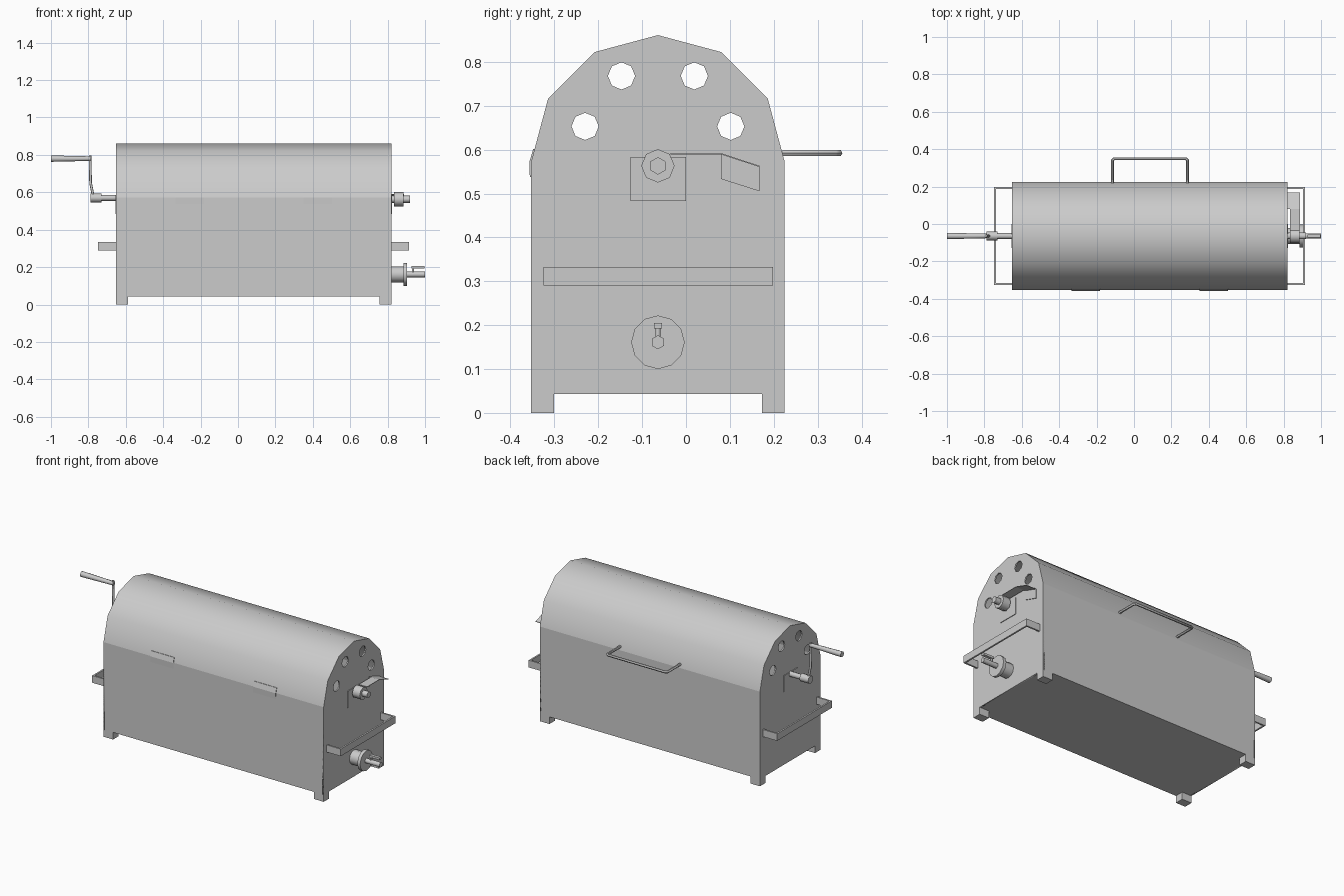
import bpy, bmesh
from math import sin, cos, pi, radians
from mathutils import Vector

cube = bpy.data.objects.get("Cube")
if cube:
    bpy.data.objects.remove(cube)

steel = bpy.data.materials.new("grey_steel")
steel.use_nodes = True
GREY = (0.6, 0.6, 0.6, 1)
steel.diffuse_color = GREY
steel.node_tree.nodes["Principled BSDF"].inputs["Base Color"].default_value = GREY

X0, X1 = -0.652, 0.82          # ends of the drum
MID, R = -0.064, 0.289         # centre line and half depth
BASE, SEAM, T = 0.043, 0.572, 0.008


def add(name, data):
    obj = bpy.data.objects.new(name, data)
    bpy.context.collection.objects.link(obj)
    data.materials.append(steel)
    return obj


def activate(obj):
    bpy.ops.object.select_all(action='DESELECT')
    obj.select_set(True)
    bpy.context.view_layer.objects.active = obj


def from_bmesh(name, bm, smooth=0):
    bmesh.ops.recalc_face_normals(bm, faces=bm.faces)
    mesh = bpy.data.meshes.new(name)
    bm.to_mesh(mesh)
    bm.free()
    obj = add(name, mesh)
    if smooth:
        activate(obj)
        bpy.ops.object.shade_smooth_by_angle(angle=radians(smooth))
    return obj


def prism(name, profile, xa, xb, smooth=0):
    """Side profile of (y, z) points stretched along x."""
    bm = bmesh.new()
    face = bm.faces.new([bm.verts.new((xa, y, z)) for y, z in profile])
    ext = bmesh.ops.extrude_face_region(bm, geom=[face])
    moved = [v for v in ext["geom"] if isinstance(v, bmesh.types.BMVert)]
    bmesh.ops.translate(bm, verts=moved, vec=(xb - xa, 0, 0))
    return from_bmesh(name, bm, smooth)


def box(name, x, y, z):
    return prism(name, [(y[0], z[0]), (y[1], z[0]), (y[1], z[1]), (y[0], z[1])], *x)


def rod(name, a, b, r0, r1=None, sides=8, smooth=0):
    a, b = Vector(a), Vector(b)
    bm = bmesh.new()
    bmesh.ops.create_cone(bm, cap_ends=True, segments=sides, radius1=r0,
                          radius2=r0 if r1 is None else r1, depth=(b - a).length)
    turn = (b - a).to_track_quat('Z', 'Y').to_matrix().to_4x4()
    turn.translation = (a + b) / 2
    bm.transform(turn)
    return from_bmesh(name, bm, smooth)


def arc(r, cy, cz, start, end, steps):
    angles = [start + (end - start) * i / steps for i in range(steps + 1)]
    return [(cy + r * cos(a), cz + r * sin(a)) for a in angles]


# Lid: half round sheet of six facets
prism("lid", arc(R, MID, SEAM, 0, pi, 6) + arc(R - T, MID, SEAM, pi, 0, 6), X0, X1, 40)

# Firebox walls and floor
for side, name in ((-1, "front_wall"), (1, "back_wall")):
    box(name, (X0, X1), sorted((MID + side * R, MID + side * (R - T))), (BASE, SEAM))
box("floor", (X0 + T, X1 - T), (MID - R + T, MID + R - T), (BASE, BASE + T))


# End plates with four vent holes
def end_plate(name, x):
    curve = bpy.data.curves.new(name, 'CURVE')
    curve.dimensions, curve.fill_mode, curve.extrude = '2D', 'BOTH', T / 2
    loops = [[(MID - R, BASE), (MID + R, BASE)] + arc(R, MID, SEAM, 0, pi, 6)]
    for dy, z in ((0.083, 0.768), (0.166, 0.653)):
        for side in (-1, 1):
            loops.append(arc(0.031, MID + side * dy, z, 0, 2 * pi, 8)[:-1])
    for loop in loops:
        spline = curve.splines.new('POLY')
        spline.points.add(len(loop) - 1)
        for point, (y, z) in zip(spline.points, loop):
            point.co = (y, z, 0, 1)
        spline.use_cyclic_u = True
    obj = add(name, curve)
    obj.rotation_euler = (pi / 2, 0, pi / 2)
    obj.location.x = x
    activate(obj)
    bpy.ops.object.convert(target='MESH')


end_plate("right_end_plate", X0 + T / 2)
end_plate("left_end_plate", X1 - T / 2)

# Feet
for x in ((X0, X0 + 0.064), (X1 - 0.064, X1)):
    for y in ((MID - R, MID - R + 0.052), (MID + R - 0.052, MID + R)):
        box("foot", x, y, (0, BASE))

# Flat bar carrying handles on both ends
for wall, tip in ((X0, -0.748), (X1, 0.914)):
    inner = tip + (0.01 if tip < 0 else -0.01)
    z = (0.29, 0.333)
    box("end_handle_bar", sorted((tip, inner)), (-0.325, 0.198), z)
    for y in (-0.325, 0.188):
        box("end_handle_arm", sorted((wall, inner)), (y, y + 0.01), z)

# Lid handle at the back: bent round bar
path = bpy.data.curves.new("lid_handle", 'CURVE')
path.dimensions, path.bevel_depth, path.bevel_resolution = '3D', 0.008, 1
path.use_fill_caps = True
points = [(-0.115, 0.22), (-0.115, 0.34), (-0.106, 0.349),
          (0.277, 0.349), (0.286, 0.34), (0.286, 0.22)]
spline = path.splines.new('POLY')
spline.points.add(len(points) - 1)
for point, (x, y) in zip(spline.points, points):
    point.co = (x, y, 0.592, 1)
handle = add("lid_handle", path)
activate(handle)
bpy.ops.object.convert(target='MESH')
bpy.ops.object.shade_smooth_by_angle(angle=radians(50))

# Hinges on the front seam
front = MID - R
for x in (-0.335, 0.35):
    prism("hinge", [(front, 0.538), (front - 0.003, 0.538), (front - 0.004, 0.572),
                    (front + 0.005, 0.602), (front + 0.008, 0.602), (front, 0.572)],
          x, x + 0.152)

# Bearing plates for the spit
for x in ((X0 - 0.004, X0), (X1, X1 + 0.004)):
    box("bearing_plate", x, (-0.127, 0), (0.483, 0.583))

# Spit end and collar on the left
SPIT = 0.563
rod("spit_end", (X1, MID, SPIT), (0.92, MID, SPIT), 0.02, sides=6, smooth=65)
rod("spit_collar", (0.835, MID, SPIT), (0.885, MID, SPIT), 0.038, smooth=50)

# Bent latch strip over the collar, with a tab on the wall
prism("latch_strip", [(-0.035, 0.592), (0.08, 0.592), (0.168, 0.563),
                      (0.168, 0.56), (0.08, 0.589), (-0.035, 0.589)], 0.833, 0.888)
prism("latch_tab", [(0.08, 0.533), (0.168, 0.505), (0.168, 0.562), (0.08, 0.59)], X1, X1 + 0.004)
prism("latch_bridge", [(0.08, 0.589), (0.168, 0.56), (0.168, 0.563), (0.08, 0.592)], X1, 0.833)

# Crank on the right
CRANK = 0.57
rod("crank_shaft", (X0, MID, CRANK), (-0.74, MID, CRANK), 0.016, smooth=50)
rod("crank_hub", (-0.73, MID, CRANK), (-0.788, MID, CRANK), 0.024, smooth=50)
rod("crank_arm", (-0.772, MID, CRANK), (-0.788, MID, 0.65), 0.007, smooth=50)
rod("crank_arm_top", (-0.788, MID, 0.645), (-0.791, MID, 0.797), 0.007, smooth=50)
rod("crank_grip", (-0.785, MID, 0.78), (-1, MID, 0.78), 0.012, 0.017, smooth=50)

# Gas inlet with small valve
GAS = 0.161
rod("burner_tube", (X1, MID, GAS), (0.89, MID, GAS), 0.043, sides=12, smooth=40)
rod("burner_flange", (0.885, MID, GAS), (0.904, MID, GAS), 0.061, sides=12, smooth=40)
rod("gas_pipe", (0.9, MID, GAS), (1, MID, GAS), 0.016, sides=6, smooth=65)
rod("valve_stem", (0.935, MID, GAS), (0.935, MID, 0.196), 0.006, smooth=50)
box("valve_lever", (0.928, 0.998), (MID - 0.009, MID + 0.009), (0.192, 0.205))
